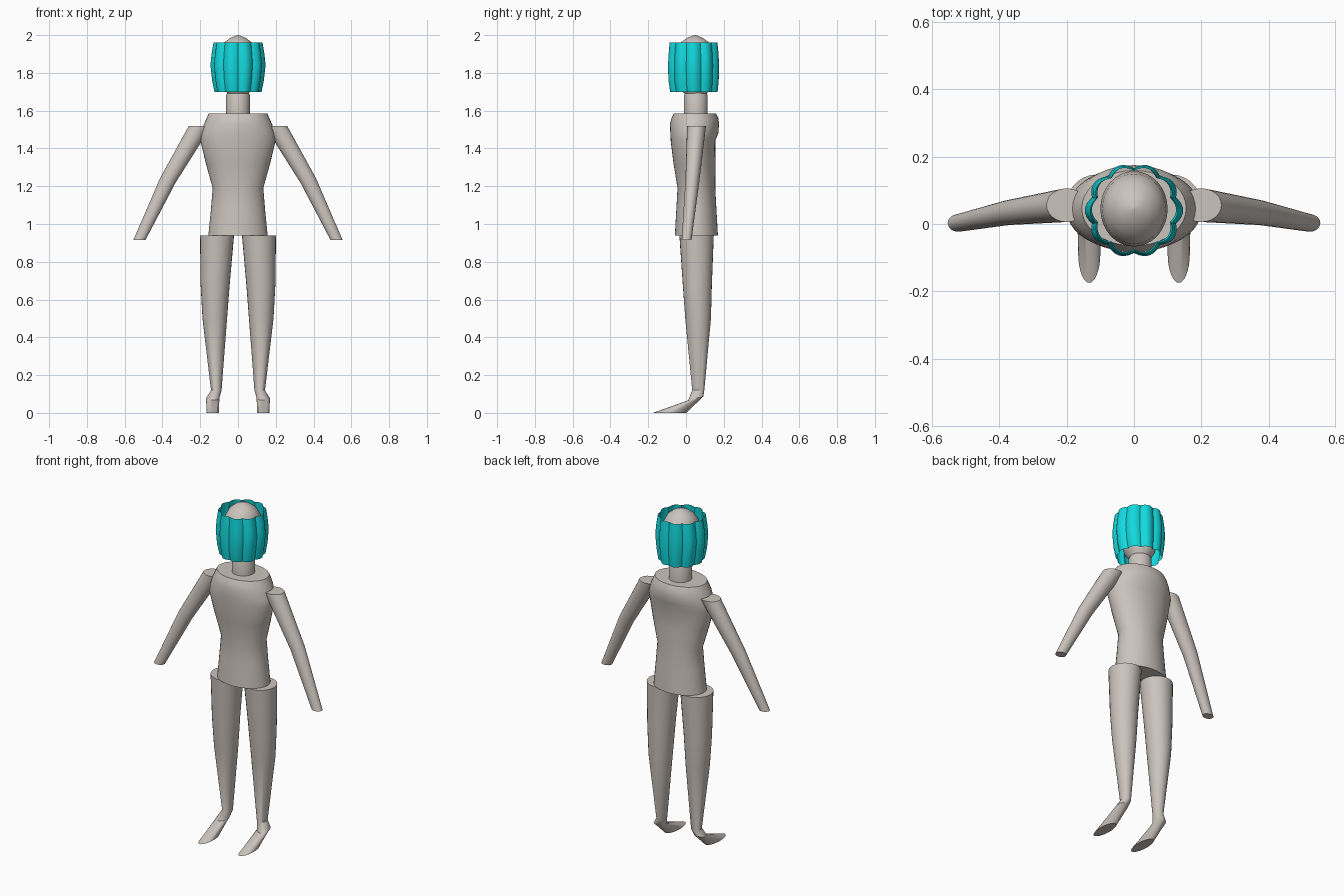
import bpy, bmesh, math


def material(name, rgb):
    m = bpy.data.materials.new(name)
    m.diffuse_color = (*rgb, 1)
    return m


SKIN = material("warm grey", (0.60, 0.55, 0.51))
CYAN = material("cyan", (0.006, 0.70, 0.73))


def loft(name, rings, mat, n=32, caps=True, wave=None, side=1, angle=35):
    """Skin elliptical rings (cx, cy, z, rx, ry, x tilt, y tilt), bottom ring first."""
    bm = bmesh.new()
    loops = []
    for ring in rings:
        cx, cy, z, rx, ry, tx, ty = (tuple(ring) + (0, 0))[:7]
        loop = []
        for i in range(n):
            a = 2 * math.pi * i / n
            s = wave(a) if wave else 1
            dx, dy = rx * s * math.cos(a), ry * s * math.sin(a)
            loop.append(bm.verts.new((side * (cx + dx), cy + dy, z + tx * dx + ty * dy)))
        loops.append(loop)
    for lo, hi in zip(loops, loops[1:]):
        for i in range(n):
            j = (i + 1) % n
            bm.faces.new((lo[i], lo[j], hi[j], hi[i]))
    if caps:
        bm.faces.new(loops[0][::-1])
        bm.faces.new(loops[-1])
    if side < 0:
        bmesh.ops.reverse_faces(bm, faces=bm.faces[:])
    me = bpy.data.meshes.new(name)
    bm.to_mesh(me)
    bm.free()
    me.materials.append(mat)
    me.polygons.foreach_set("use_smooth", [True] * len(me.polygons))
    me.set_sharp_from_angle(angle=math.radians(angle))
    ob = bpy.data.objects.new(name, me)
    bpy.context.collection.objects.link(ob)
    return ob


# Torso: hips, waist, chest, shoulders
loft("torso", [
    (0, 0.055, 0.94, 0.157, 0.114),
    (0, 0.055, 1.08, 0.143, 0.106),
    (0, 0.055, 1.19, 0.134, 0.100),
    (0, 0.045, 1.32, 0.170, 0.111),
    (0, 0.037, 1.44, 0.199, 0.118),
    (0, 0.044, 1.48, 0.196, 0.127),
    (0, 0.045, 1.53, 0.180, 0.130),
    (0, 0.047, 1.56, 0.166, 0.124),
    (0, 0.047, 1.585, 0.155, 0.112),
], SKIN, n=40)

# Neck
loft("neck", [(0, 0.052, 1.575, 0.063, 0.063), (0, 0.052, 1.68, 0.063, 0.063),
              (0, 0.052, 1.695, 0.056, 0.056)], SKIN)

# Head
loft("head", [
    (0, 0.05, 1.69, 0.056, 0.060),
    (0, 0.048, 1.73, 0.080, 0.090),
    (0, 0.045, 1.79, 0.094, 0.106),
    (0, 0.045, 1.86, 0.100, 0.112),
    (0, 0.045, 1.92, 0.094, 0.104),
    (0, 0.047, 1.96, 0.074, 0.076),
    (0, 0.047, 1.985, 0.042, 0.042),
    (0, 0.047, 2.0, 0.004, 0.004),
], SKIN)


# Open headband shell with ten scalloped lobes
def lobes(a):
    return 0.90 + 0.10 * abs(math.sin(5 * a + math.pi / 2))


loft("headband", [
    (0, 0.042, 1.70, 0.125, 0.130),
    (0, 0.040, 1.76, 0.137, 0.138),
    (0, 0.040, 1.84, 0.146, 0.140),
    (0, 0.040, 1.90, 0.140, 0.137),
    (0, 0.040, 1.96, 0.130, 0.131),
], CYAN, n=120, caps=False, wave=lobes)

for side, word in ((1, "left"), (-1, "right")):
    # Arm: wrist, elbow, shoulder
    loft(word + "_arm", [
        (0.522, 0.003, 0.915, 0.032, 0.026),
        (0.372, 0.034, 1.23, 0.040, 0.037, 0.35),
        (0.200, 0.056, 1.52, 0.060, 0.050),
    ], SKIN, n=24, side=side)
    # Leg: flat sole, heel bend, ankle, knee, thigh
    loft(word + "_leg", [
        (0.133, -0.087, 0.0, 0.033, 0.088),
        (0.134, 0.052, 0.077, 0.035, 0.040, 0, 0.25),
        (0.115, 0.065, 0.12, 0.028, 0.032),
        (0.123, 0.064, 0.50, 0.065, 0.068),
        (0.121, 0.060, 0.68, 0.077, 0.077),
        (0.111, 0.056, 0.94, 0.090, 0.091),
    ], SKIN, n=28, side=side)
